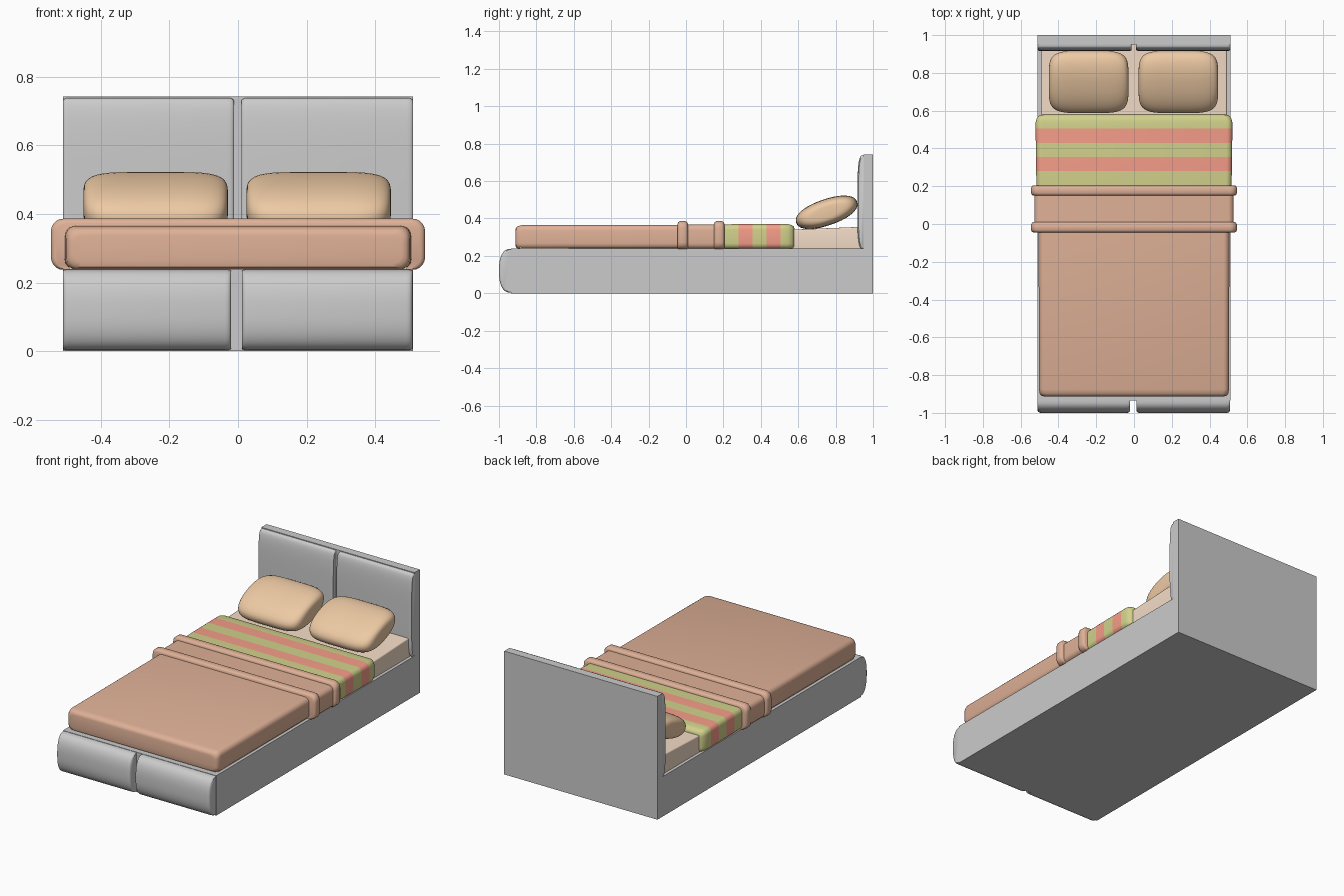
import bpy, bmesh, math
from mathutils import Vector, Matrix

if "Cube" in bpy.data.objects:
    bpy.data.objects.remove(bpy.data.objects["Cube"])


def material(name, rgb):
    m = bpy.data.materials.new(name)
    m.diffuse_color = (*rgb, 1)
    m.use_nodes = True
    m.node_tree.nodes["Principled BSDF"].inputs["Base Color"].default_value = m.diffuse_color
    return m


PILLOW = material("pillow_tan", (0.85, 0.59, 0.37))
SHEET = material("sheet_cream", (0.91, 0.72, 0.57))
QUILT = material("quilt_brown", (0.74, 0.44, 0.31))
GREEN = material("stripe_green", (0.64, 0.64, 0.26))
RED = material("stripe_red", (0.92, 0.34, 0.25))


def loft(name, rings, mats=(), band_mats=None, angle=40):
    """Skin a list of closed rings, capping both ends."""
    bm = bmesh.new()
    vs = [[bm.verts.new(p) for p in ring] for ring in rings]
    n = len(rings[0])
    for b in range(len(vs) - 1):
        for i in range(n):
            j = (i + 1) % n
            f = bm.faces.new((vs[b][i], vs[b][j], vs[b + 1][j], vs[b + 1][i]))
            f.material_index = band_mats[b] if band_mats else 0
    bm.faces.new(vs[0][::-1])
    bm.faces.new(vs[-1])
    bmesh.ops.recalc_face_normals(bm, faces=bm.faces)
    me = bpy.data.meshes.new(name)
    bm.to_mesh(me)
    bm.free()
    for m in mats:
        me.materials.append(m)
    ob = bpy.data.objects.new(name, me)
    bpy.context.collection.objects.link(ob)
    bpy.ops.object.select_all(action='DESELECT')
    ob.select_set(True)
    bpy.context.view_layer.objects.active = ob
    bpy.ops.object.shade_smooth_by_angle(angle=math.radians(angle))
    return ob


def box(name, x0, x1, y0, y1, z0, z1, mats=()):
    ring = lambda z: [(x0, y0, z), (x1, y0, z), (x1, y1, z), (x0, y1, z)]
    return loft(name, [ring(z0), ring(z1)], mats)


def spow(v, e):
    return math.copysign(abs(v) ** e, v)


def cushion(name, x0, x1, back, depth, z0, z1, e):
    """Upholstered panel with a flat back and a bulged front."""
    zc, h = (z0 + z1) / 2, (z1 - z0) / 2
    def ring(x, s, k):
        pts = []
        for i in range(33):
            t = math.pi * (i / 32 - 0.5)
            pts.append((x, back - depth * s * spow(math.cos(t), e) if 0 < i < 32 else back,
                        zc + h * k * spow(math.sin(t), e)))
        return pts
    st = [(0, 0.82, 0.97), (0.003, 0.92, 0.985), (0.009, 0.98, 0.997), (0.018, 1, 1)]
    rings = [ring(x0 + d, s, k) for d, s, k in st]
    rings += [ring(x1 - d, s, k) for d, s, k in reversed(st)]
    return loft(name, rings)


def section(y, w, top, bottom=0.237, r=0.03):
    """Rounded rectangle across the bed."""
    pts = []
    corners = [(w - r, top - r), (r - w, top - r), (r - w, bottom + r), (w - r, bottom + r)]
    for q, (cx, cz) in enumerate(corners):
        for i in range(6):
            a = math.pi / 2 * (q + i / 5)
            pts.append((cx + r * math.cos(a), y, cz + r * math.sin(a)))
    return pts


# Frame and headboard
box("bed_base", -0.51, 0.51, -0.935, 0.96, 0, 0.24)
box("headboard", -0.51, 0.51, 0.95, 1.0, 0, 0.742)

# Upholstered panels at the foot and head
for side, x0, x1 in (("left", -0.51, -0.02), ("right", 0.012, 0.508)):
    cushion("foot_panel_" + side, x0, x1, -0.934, 0.066, 0.003, 0.238, 0.8)
for side, x0, x1 in (("left", -0.51, -0.012), ("right", 0.01, 0.51)):
    cushion("head_panel_" + side, x0, x1, 0.951, 0.035, 0.237, 0.738, 0.55)

# Mattress, with its top rising slightly towards the head
mattress = []
for y, top in ((-0.89, 0.33), (0.56, 0.34), (0.955, 0.356)):
    mattress.append(section(y, 0.492, top, 0.235, 0.008))
loft("mattress", mattress, [SHEET])

# Quilt over the foot half
quilt = [(-0.912, 0.478, 0.338, 0.255), (-0.909, 0.491, 0.351, 0.245),
         (-0.898, 0.499, 0.359, 0.239), (-0.875, 0.503, 0.365, 0.237),
         (-0.02, 0.505, 0.366, 0.237)]
loft("quilt", [section(*s) for s in quilt], [QUILT])
loft("quilt_fold", [section(-0.02, 0.528, 0.368), section(0.17, 0.528, 0.368)], [QUILT])

# Two raised rolls bounding the fold
for name, y0, y1 in (("front_roll", -0.045, 0.01), ("rear_roll", 0.15, 0.205)):
    roll = [(y0, 0.532, 0.372), (y0 + 0.004, 0.54, 0.381), (y0 + 0.013, 0.545, 0.386),
            (y1 - 0.013, 0.545, 0.386), (y1 - 0.004, 0.54, 0.381), (y1, 0.532, 0.372)]
    loft(name, [section(*s, r=0.036) for s in roll], [QUILT])

# Striped blanket
striped = [(0.19, 0.516, 0.368), (0.28, 0.518, 0.37), (0.355, 0.519, 0.37),
           (0.43, 0.52, 0.37), (0.505, 0.521, 0.37), (0.545, 0.52, 0.37),
           (0.565, 0.512, 0.365), (0.576, 0.5, 0.357), (0.58, 0.485, 0.347)]
loft("striped_blanket", [section(*s) for s in striped], [GREEN, RED],
     [0, 1, 0, 1, 0, 0, 0, 0])

# Pillows: elliptical section with squarish ends, leaning on the headboard
tilt = Matrix.Rotation(math.radians(19), 3, 'X')
for side, cx in (("left", -0.24), ("right", 0.235)):
    rings = []
    for k in range(1, 32):
        u = math.pi * (k / 32 - 0.5)
        x, s = 0.211 * spow(math.sin(u), 0.45), math.cos(u) ** 0.4
        ring = []
        for i in range(40):
            a = math.tau * i / 40
            p = Vector((x, 0.172 * s * spow(math.cos(a), 0.9), 0.07 * s * spow(math.sin(a), 0.9)))
            ring.append(tilt @ p + Vector((cx, 0.752, 0.433)))
        rings.append(ring)
    loft("pillow_" + side, rings, [PILLOW], angle=60)
